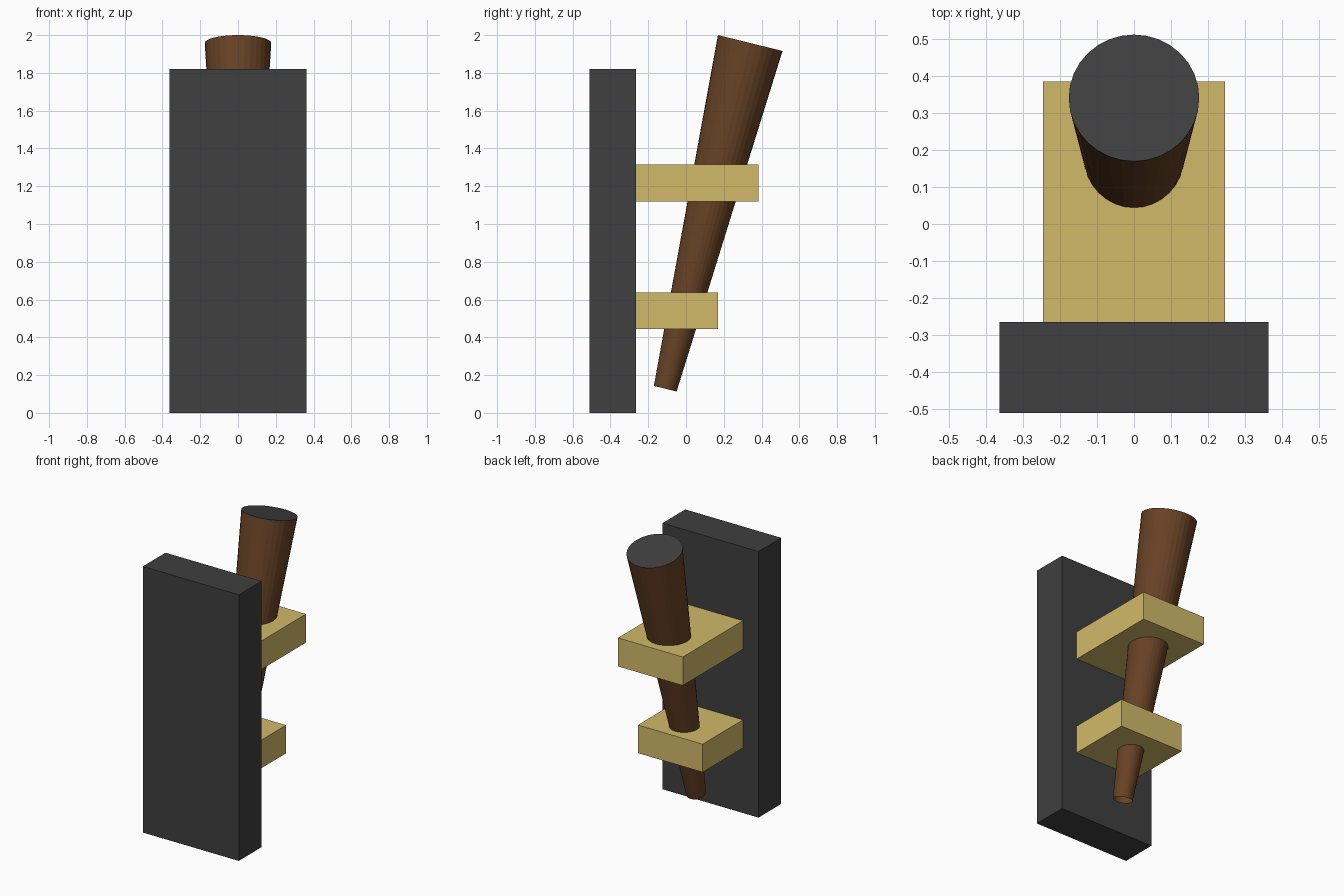
import bpy, bmesh, math
from mathutils import Vector

if "Cube" in bpy.data.objects:
    bpy.data.objects.remove(bpy.data.objects["Cube"])


def material(name, rgb):
    m = bpy.data.materials.new(name)
    m.diffuse_color = (*rgb, 1)
    m.use_nodes = True
    m.node_tree.nodes["Principled BSDF"].inputs["Base Color"].default_value = m.diffuse_color
    return m


GREY = material("dark grey", (0.050, 0.050, 0.050))
GOLD = material("brass", (0.640, 0.490, 0.142))
BROWN = material("brown wood", (0.140, 0.055, 0.019))


def finish(bm, name, *mats):
    mesh = bpy.data.meshes.new(name)
    bm.to_mesh(mesh)
    bm.free()
    for m in mats:
        mesh.materials.append(m)
    obj = bpy.data.objects.new(name, mesh)
    bpy.context.collection.objects.link(obj)
    return obj


def box(name, half_x, y, z, mat):
    bm = bmesh.new()
    bmesh.ops.create_cube(bm, size=1)
    for v in bm.verts:
        v.co = (half_x * 2 * v.co.x,
                y[0] + (v.co.y + 0.5) * (y[1] - y[0]),
                z[0] + (v.co.z + 0.5) * (z[1] - z[0]))
    return finish(bm, name, mat)


# Wall plate and the two brackets behind it
box("wall_plate", 0.363, (-0.51, -0.265), (0, 1.82), GREY)
box("upper_bracket", 0.245, (-0.265, 0.385), (1.12, 1.315), GOLD)
box("lower_bracket", 0.245, (-0.265, 0.17), (0.445, 0.637), GOLD)

# Tapered torch handle, leaning away from the plate: grey top, open bottom
low, high = Vector((0, -0.11, 0.128)), Vector((0, 0.34, 1.958))
axis = high - low
bm = bmesh.new()
bmesh.ops.create_cone(bm, cap_ends=True, segments=32, radius1=0.062,
                      radius2=0.176, depth=axis.length)
bm.normal_update()
bottom = [f for f in bm.faces if f.normal.z < -0.9]
for f in bm.faces:
    f.material_index = 1 if f.normal.z > 0.9 else 0
bmesh.ops.delete(bm, geom=bottom, context='FACES_ONLY')
handle = finish(bm, "torch_handle", BROWN, GREY)
handle.location = (low + high) / 2
handle.rotation_euler = (-math.atan2(axis.y, axis.z), 0, 0)
